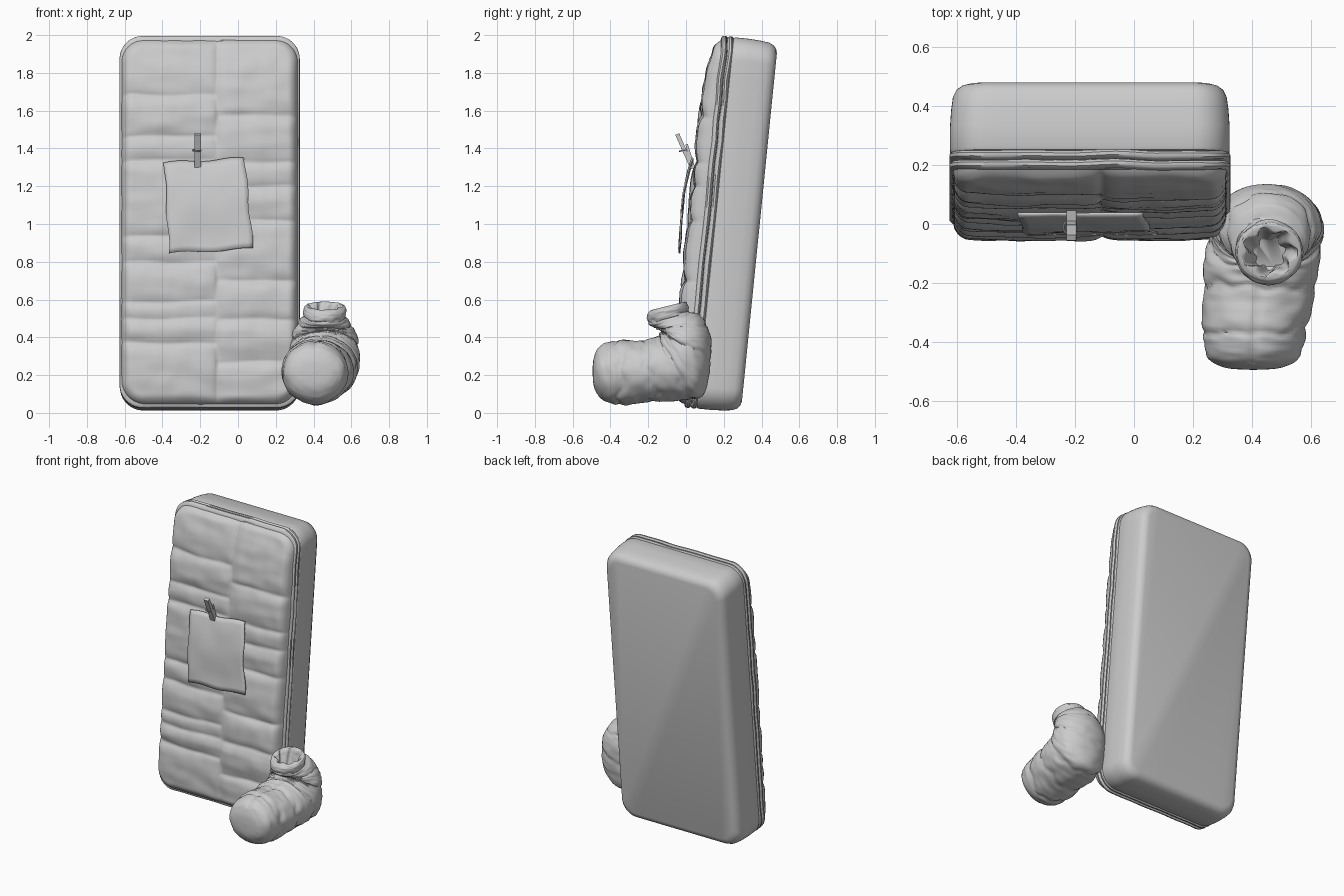
import bpy, bmesh, math
from mathutils import Vector, noise

if "Cube" in bpy.data.objects:
    bpy.data.objects.remove(bpy.data.objects["Cube"])

TILT = 0.1
CX, HW, HV = -0.15, 0.475, 0.9875      # slab centre x, half width, half height


def place(x, v, w):
    """Leaning slab space (x, height, distance in front of the back) to world."""
    s, c = math.sin(TILT), math.cos(TILT)
    return Vector((x, 0.29 + v * s - w * c, v * c + w * s))


def finish(name, bm, angle=40):
    bmesh.ops.remove_doubles(bm, verts=bm.verts, dist=1e-5)
    bmesh.ops.recalc_face_normals(bm, faces=bm.faces)
    me = bpy.data.meshes.new(name)
    bm.to_mesh(me)
    bm.free()
    ob = bpy.data.objects.new(name, me)
    bpy.context.collection.objects.link(ob)
    for o in bpy.context.selected_objects:
        o.select_set(False)
    bpy.context.view_layer.objects.active = ob
    ob.select_set(True)
    bpy.ops.object.shade_smooth_by_angle(angle=math.radians(angle))
    return ob


def loft(name, rings, angle=40):
    bm = bmesh.new()
    rows = [[bm.verts.new(p) for p in r] for r in rings]
    n = len(rows[0])
    for a, b in zip(rows, rows[1:]):
        for i in range(n):
            bm.faces.new((a[i], a[(i + 1) % n], b[(i + 1) % n], b[i]))
    bm.faces.new(rows[0])
    bm.faces.new(rows[-1])
    return finish(name, bm, angle)


def sheet(name, nu, nv, fn, angle=40):
    bm = bmesh.new()
    g = [[bm.verts.new(fn(i / nu, j / nv)) for i in range(nu + 1)] for j in range(nv + 1)]
    for j in range(nv):
        for i in range(nu):
            bm.faces.new((g[j][i], g[j][i + 1], g[j + 1][i + 1], g[j + 1][i]))
    return finish(name, bm, angle)


def outline(w, inset, radius=0.12, wob=0.0):
    """Rounded rectangle ring at depth w."""
    r = radius - inset * 0.6
    pts = []
    for k, (sx, sv) in enumerate(((1, 1), (-1, 1), (-1, -1), (1, -1))):
        ox, ov = sx * (HW - inset - r), sv * (HV - inset - r)
        for i in range(11):
            a = math.pi / 2 * (k + i / 10)
            pts.append((ox + r * math.cos(a), ov + r * math.sin(a)))
    # subdivide the straight sides so that they can ripple
    full = []
    for i, p in enumerate(pts):
        q = pts[(i + 1) % len(pts)]
        m = 16 if i % 11 == 10 else 1
        full += [(p[0] + (q[0] - p[0]) * t / m, p[1] + (q[1] - p[1]) * t / m) for t in range(m)]
    return [place(CX + x, HV + v, w + wob * noise.noise(Vector((x * 6, v * 6, 1)))) for x, v in full]


# hard case at the back
loft("back_case", [outline(w, i) for w, i in (
    (0, 0.06), (0.006, 0.04), (0.02, 0.022), (0.045, 0.01), (0.09, 0.004), (0.15, 0),
    (0.225, 0), (0.235, 0.004), (0.24, 0.02))])

# two fabric layers with piped edges between case and padding
for k, w0 in enumerate((0.235, 0.268)):
    loft(f"edge_layer_{k + 1}", [outline(w0 + w, i - 0.002, wob=0.008) for w, i in (
        (0, 0.025), (0.003, 0.008), (0.011, 0), (0.022, 0.001), (0.03, 0.009), (0.033, 0.025))])

# quilted padding: seam heights of the left and right columns
SEAMS = {0: (0, 0.37, 0.5, 0.59, 0.80, 0.94, 1.34, 1.47, 1.69, 2.0),
         1: (0, 0.27, 0.49, 0.70, 1.02, 1.20, 1.33, 1.58, 2.0)}


def padding(s, t):
    x, v = (2 * s - 1) * HW, (2 * t - 1) * HV
    r = 0.13
    dx, dv = abs(x) - (HW - r), abs(v) - (HV - r)
    edge = min(HW - abs(x), HV - abs(v))
    if dx > 0 and dv > 0:                       # square corner to round corner
        k = max(dx, dv) / math.hypot(dx, dv)
        x = math.copysign(HW - r + dx * k, x)
        v = math.copysign(HV - r + dv * k, v)
    X, V = CX + x, HV + v
    z = V + 0.035 + 0.012 * noise.noise(Vector((X * 4, V * 3, 7)))
    seams = SEAMS[0 if X < -0.11 else 1]
    above = min([z - q for q in seams if q <= z] or [0])
    below = min([q - z for q in seams if q > z] or [0])
    puff = (1 - math.exp(-above / 0.05)) * (1 - math.exp(-below / 0.03))
    puff *= 1 - 0.7 * math.exp(-abs(X + 0.11) / 0.02)
    puff = 0.2 + 0.8 * puff
    e = min(edge / 0.06, 1)
    rim = math.sqrt(max(0, 1 - (1 - e) ** 2))
    top = min(max((HV - v) / 0.5, 0), 1)        # thinner towards the top
    low = min((HV + v) / 0.4, 1)
    dome = (0.03 + 0.05 * math.sin(top * math.pi / 2) * (0.4 + 0.6 * low)) + 0.01 * min(edge / 0.2, 1)
    wr = noise.noise(Vector((X * 5, V * 13, 3))) * 0.007 + noise.noise(Vector((X * 14, V * 9, 5))) * 0.003
    w = 0.28 + rim * (dome + 0.03 * (puff - 0.5) + wr)
    k = 1 - 0.012 * (1 - e)
    return place(CX + x * k, HV + v * k, w)


sheet("quilted_padding", 90, 190, padding, 60)


# square patch hanging on the front
def patch(s, t):
    lo = Vector((-0.365, 0.845)).lerp(Vector((0.08, 0.87)), s)
    hi = Vector((-0.39, 1.325)).lerp(Vector((0.035, 1.35)), s)
    p = lo.lerp(hi, t)
    ripple = noise.noise(Vector((s * 3, t * 3, 2)))
    y = -0.038 + 0.025 * t + 0.045 * t ** 4 + 0.008 * ripple
    return Vector((p.x + 0.005 * math.sin(t * 11), y, p.y + 0.006 * math.sin(s * 9)))


ob = sheet("patch", 16, 16, patch)
ob.modifiers.new("thickness", "SOLIDIFY").thickness = 0.008


# clip holding the patch: bar and wire spring
def bar(name, centre, size, rot):
    bpy.ops.mesh.primitive_cube_add(size=1, location=centre, rotation=rot)
    o = bpy.context.object
    o.name = name
    o.scale = size
    m = o.modifiers.new("bevel", "BEVEL")
    m.width, m.segments = 0.003, 1


bar("clip_bar", (-0.213, -0.006, 1.385), (0.034, 0.022, 0.2), (0.42, 0, 0))
bar("clip_bar_inner", (-0.213, 0.022, 1.36), (0.034, 0.014, 0.13), (0.3, 0, 0))
bpy.ops.mesh.primitive_torus_add(major_radius=0.022, minor_radius=0.004, major_segments=24,
                                 minor_segments=8, location=(-0.218, -0.012, 1.39), rotation=(0.2, 0, 0))
bpy.context.object.name = "clip_spring"

# padded boot: sections as (top y, top z, bottom y, bottom z, half width, centre x)
SECT = [(-.495, .225, -.495, .215, .01, .405), (-.488, .29, -.485, .13, .10, .405),
        (-.455, .355, -.44, .07, .155, .405), (-.37, .385, -.35, .042, .178, .41),
        (-.25, .385, -.22, .055, .188, .425), (-.17, .40, -.06, .065, .195, .435),
        (-.14, .42, .075, .085, .19, .45), (-.13, .43, .12, .19, .185, .455),
        (-.135, .435, .135, .33, .18, .455), (-.15, .445, .12, .44, .16, .455),
        (-.175, .455, .07, .52, .13, .455), (-.20, .475, .02, .535, .112, .455),
        (-.205, .515, .01, .565, .113, .46), (-.19, .54, .0, .587, .105, .46),
        (-.17, .543, -.02, .582, .085, .46), (-.16, .51, -.03, .545, .07, .46),
        (-.15, .44, -.05, .47, .05, .46)]
PINCH = (3.0, 4.3, 5.6, 7.6, 9.3, 11.0)
SUB, N = 10, 72


def spline(a, b, c, d, t):
    return [0.5 * (2 * q + (r - p) * t + (2 * p - 5 * q + 4 * r - s) * t * t
                   + (3 * q - p - 3 * r + s) * t ** 3) for p, q, r, s in zip(a, b, c, d)]


rings = []
last = len(SECT) - 1
for k in range(last * SUB + 1):
    u = k / SUB
    i = min(int(u), last - 1)
    ty, tz, by, bz, hw, cx = spline(SECT[max(i - 1, 0)], SECT[i], SECT[i + 1],
                                    SECT[min(i + 2, last)], u - i)
    ring = []
    for j in range(N):
        a = 2 * math.pi * j / N
        ca, sa = math.cos(a), math.sin(a)
        n = noise.noise(Vector((ca * 2, sa * 2, u * 1.4)))
        d = min(abs(u + 0.5 * n - p) for p in PINCH)
        f = 1.01 - 0.07 * math.exp(-d / 0.12) + 0.03 * n
        f += 0.025 * noise.noise(Vector((ca * 2.5, sa * 2.5, u * 4)))
        if 1.5 < u < 5.6:                       # centre seam over the toe
            f -= 0.06 * math.exp(-abs(a - math.pi / 2) / 0.07)
        if u > 13.5:                            # gathered lining
            f += 0.12 * math.sin(7 * a + u)
        h = sa * f
        ring.append(Vector((cx + hw * ca * f,
                            (ty + by) / 2 + (ty - by) / 2 * h,
                            (tz + bz) / 2 + (tz - bz) / 2 * h)))
    rings.append(ring)
loft("padded_boot", rings, 60)
